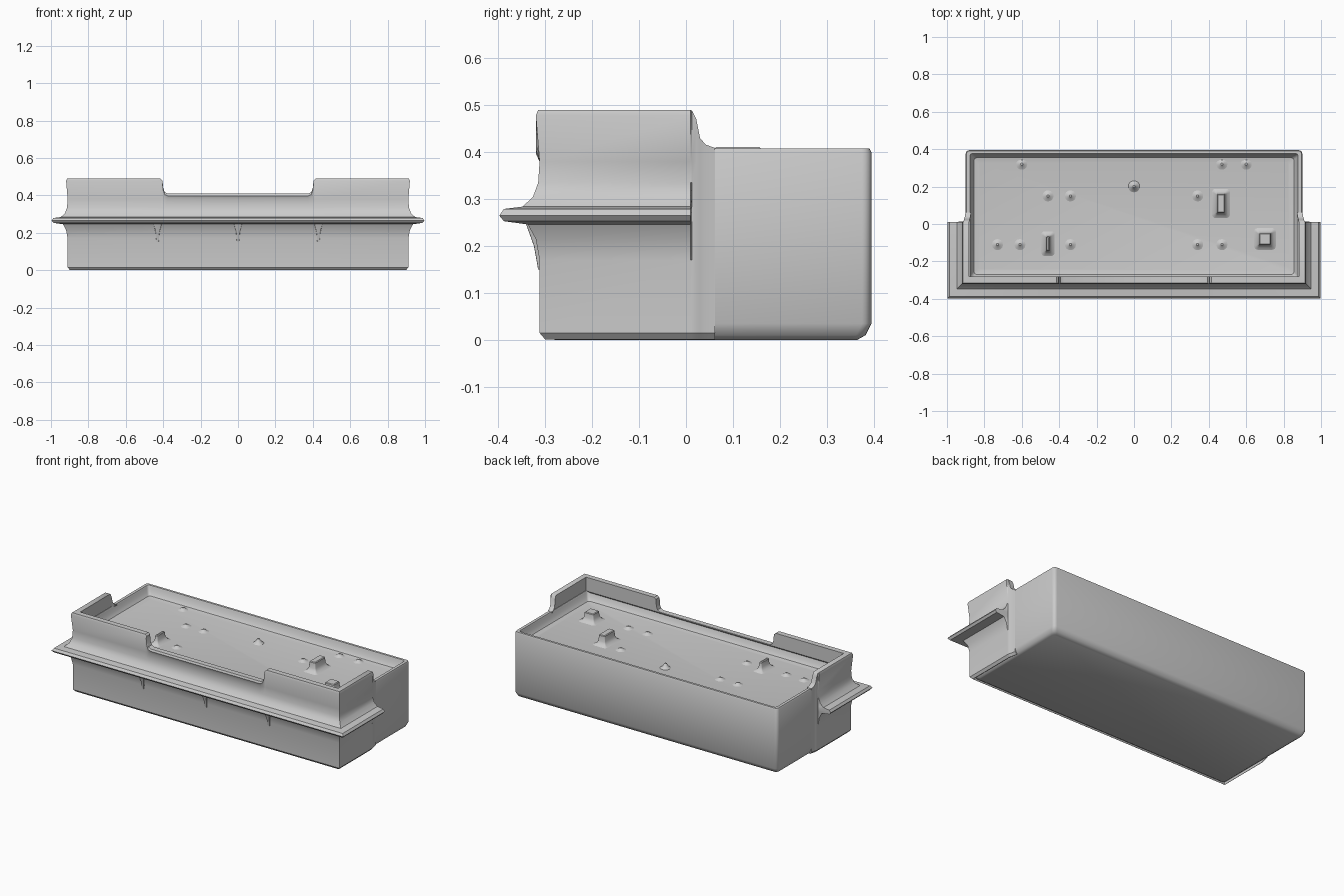
import bpy, bmesh, math


def finish(name, bm):
    bmesh.ops.recalc_face_normals(bm, faces=bm.faces)
    me = bpy.data.meshes.new(name)
    bm.to_mesh(me)
    bm.free()
    ob = bpy.data.objects.new(name, me)
    bpy.context.collection.objects.link(ob)
    bpy.ops.object.select_all(action='DESELECT')
    ob.select_set(True)
    bpy.context.view_layer.objects.active = ob
    bpy.ops.object.shade_smooth_by_angle(angle=math.radians(35))
    return ob


def skin(bm, loops):
    """Join equal-length closed loops into a capped skin."""
    rows = [[bm.verts.new(p) for p in loop] for loop in loops]
    n = len(rows[0])
    for a, b in zip(rows, rows[1:]):
        for i in range(n):
            j = (i + 1) % n
            bm.faces.new((a[i], a[j], b[j], b[i]))
    bm.faces.new(rows[0])
    bm.faces.new(rows[-1])


def rounded(cx, cy, hx, hy, r, z, seg=4):
    pts = []
    for q, (sx, sy) in enumerate(((1, 1), (-1, 1), (-1, -1), (1, -1))):
        for s in range(seg + 1):
            a = math.pi / 2 * (q + s / seg)
            pts.append((cx + sx * (hx - r) + r * math.cos(a),
                        cy + sy * (hy - r) + r * math.sin(a), z))
    return pts


def loft(name, cx, cy, rings):
    bm = bmesh.new()
    skin(bm, [rounded(cx, cy, *ring) for ring in rings])
    return finish(name, bm)


# Main block with rounded base and sunken roof
loft("building_body", 0, 0.0425, [
    (0.875, 0.322, 0.02, 0.0), (0.890, 0.340, 0.02, 0.010),
    (0.900, 0.3525, 0.02, 0.035), (0.900, 0.3525, 0.02, 0.400),
    (0.896, 0.3485, 0.018, 0.408), (0.878, 0.3345, 0.015, 0.408),
    (0.874, 0.3315, 0.015, 0.400), (0.870, 0.327, 0.015, 0.375),
    (0.855, 0.312, 0.015, 0.355), (0.830, 0.290, 0.015, 0.350)])


# Facade profile: (outward offset, height) with projecting ledge and parapet
def facade_profile(top, k):
    pts = [(-0.012, 0.001), (0, 0.015), (0, 0.17), (0.008, 0.215),
           (0.025, 0.246), (0.076, 0.253), (0.086, 0.265), (0.076, 0.279),
           (0.036, 0.284), (0.014, 0.305), (0.003, 0.335), (0, 0.38),
           (0.008, top - 0.012), (0.003, top), (-0.03, top),
           (-0.03, min(0.405, top - 0.005)), (-0.014, 0.385), (-0.014, 0.001)]
    return [(o * k if o > 0 else o, z) for o, z in pts]


# Stations of the right half: x, y, outward direction, parapet top, ledge scale
HI, LO, FY = 0.49, 0.409, -0.312
half = [(0, FY, 0, -1, LO, 1), (0.375, FY, 0, -1, LO, 1),
        (0.392, FY, 0, -1, 0.418, 1), (0.400, FY, 0, -1, 0.44, 1),
        (0.404, FY, 0, -1, 0.48, 1), (0.415, FY, 0, -1, HI, 1),
        (0.911, FY, 1, -1, HI, 1), (0.911, 0.010, 1, 0, HI, 1),
        (0.911, 0.013, 1, 0, 0.488, 0), (0.910, 0.022, 1, 0, 0.470, 0),
        (0.907, 0.030, 1, 0, 0.430, 0), (0.904, 0.042, 1, 0, 0.416, 0),
        (0.901, 0.062, 1, 0, LO, 0)]
stations = [(-x, y, -dx, dy, t, k) for x, y, dx, dy, t, k in half[:0:-1]] + half
bm = bmesh.new()
skin(bm, [[(x + dx * o, y + dy * o, z) for o, z in facade_profile(t, k)]
          for x, y, dx, dy, t, k in stations])
finish("facade_with_ledge", bm)

# Small brackets under the ledge
for i, x in enumerate((-0.43, 0, 0.43)):
    loft(f"ledge_bracket_{i}", x, FY, [
        (0.006, 0.003, 0.001, 0.15), (0.010, 0.012, 0.002, 0.20),
        (0.022, 0.030, 0.003, 0.25)])

# Roof vents with flared skirts
for i, (x, y, hx, hy, top) in enumerate((
        (0.465, 0.11, 0.020, 0.050, 0.411),
        (0.700, -0.08, 0.030, 0.030, 0.405),
        (-0.460, -0.105, 0.008, 0.038, 0.405))):
    loft(f"roof_vent_{i}", x, y, [
        (hx + 0.03, hy + 0.03, 0.02, 0.349), (hx + 0.012, hy + 0.012, 0.01, 0.358),
        (hx + 0.003, hy + 0.003, 0.006, 0.375), (hx, hy, 0.005, top - 0.004),
        (hx - 0.004, hy - 0.004, 0.003, top)])

# Low roof bumps
bumps = [(-0.46, 0.15), (-0.34, 0.15), (0.34, 0.15), (0, 0.2), (-0.73, -0.11),
         (-0.61, -0.11), (-0.34, -0.11), (0.34, -0.11), (0.47, -0.11),
         (-0.6, 0.32), (0.47, 0.32), (0.6, 0.32)]
for i, (x, y) in enumerate(bumps):
    h = 0.028 if x == 0 else 0.014
    loft(f"roof_bump_{i}", x, y, [
        (0.032, 0.032, 0.03, 0.349), (0.018, 0.018, 0.017, 0.35 + h * 0.3),
        (0.006, 0.006, 0.005, 0.35 + h)])
